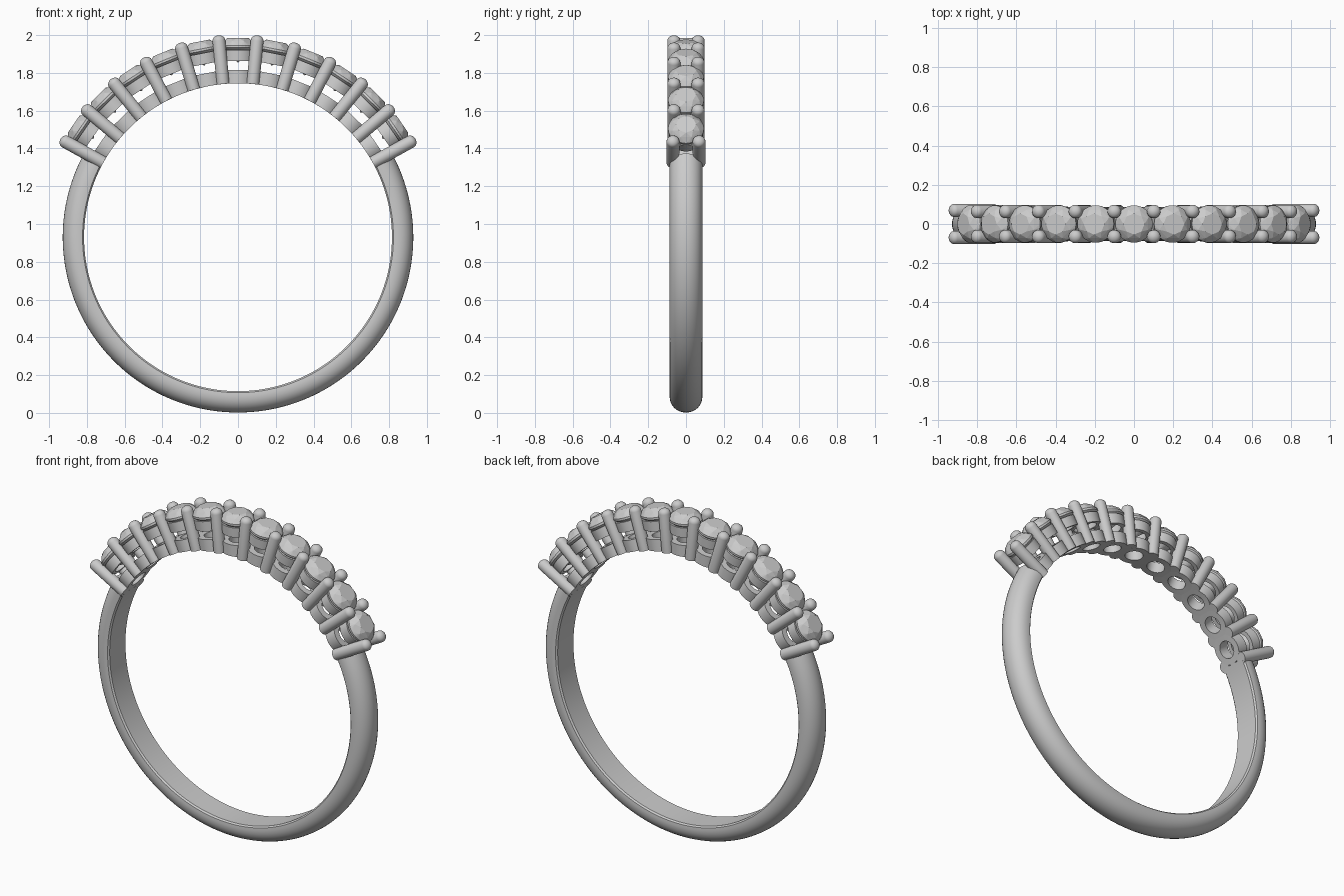
import bpy, bmesh, math
from mathutils import Matrix, Vector

if "Cube" in bpy.data.objects:
    bpy.data.objects.remove(bpy.data.objects["Cube"])

CENTRE = Vector((0, 0, 0.93))   # ring centre
R_IN = 0.815                    # finger radius
STEP = math.radians(11.1)       # angle between stones
STONES = 11


def finish(bm, name, smooth=True):
    bmesh.ops.recalc_face_normals(bm, faces=bm.faces[:])
    me = bpy.data.meshes.new(name)
    bm.to_mesh(me)
    bm.free()
    if smooth:
        me.polygons.foreach_set("use_smooth", [True] * len(me.polygons))
        me.set_sharp_from_angle(angle=math.radians(35))
    return me


def place(me, name, angle, y=0.0):
    # local z points radially outwards at the given angle from the top
    ob = bpy.data.objects.new(name, me)
    bpy.context.collection.objects.link(ob)
    ob.matrix_world = (Matrix.Translation(CENTRE) @ Matrix.Rotation(angle, 4, 'Y')
                       @ Matrix.Translation((0, y, 0)))
    return ob


def lathe(profile, n, name, closed=False):
    # spin (radius, height) points round z; open profiles get end caps
    bm = bmesh.new()
    rings = [[bm.verts.new((r * math.cos(2 * math.pi * i / n),
                            r * math.sin(2 * math.pi * i / n), z))
              for i in range(n)] for r, z in profile]
    pairs = list(zip(rings, rings[1:]))
    if closed:
        pairs.append((rings[-1], rings[0]))
    else:
        bm.faces.new(rings[0])
        bm.faces.new(rings[-1])
    for a, b in pairs:
        for i in range(n):
            j = (i + 1) % n
            bm.faces.new((a[i], a[j], b[j], b[i]))
    return bm


# plain band: D-shaped section swept round the lower part
def make_band():
    prof = [(R_IN + 0.008, -0.085), (R_IN, -0.076), (R_IN, 0.076), (R_IN + 0.008, 0.085)]
    for k in range(17):
        t = math.pi * k / 16
        prof.append((0.84 + 0.088 * math.sin(t) ** 0.9, 0.087 * math.cos(t)))
    start = math.radians(61.5)
    n = 120
    bm = bmesh.new()
    rings = []
    for i in range(n + 1):
        a = start + (2 * math.pi - 2 * start) * i / n
        rings.append([bm.verts.new((r * math.sin(a), y, r * math.cos(a))) for r, y in prof])
    m = len(prof)
    for a, b in zip(rings, rings[1:]):
        for i in range(m):
            bm.faces.new((a[i], a[(i + 1) % m], b[(i + 1) % m], b[i]))
    bm.faces.new(rings[0])
    bm.faces.new(rings[-1])
    return finish(bm, "band")


place(make_band(), "band", 0)

# lower gallery ring: pierced disc whose underside follows the finger hole
bm = lathe([(0.05, 0.80), (0.087, 0.80), (0.087, 0.884), (0.05, 0.884)], 40, "gallery", True)
for v in bm.verts:
    if v.co.z < 0.85:
        v.co.z = math.sqrt(R_IN ** 2 - v.co.x ** 2)
gallery = finish(bm, "gallery_ring")

# upper collar under each stone
collar = finish(lathe([(0.066, 0.933), (0.090, 0.933), (0.092, 0.992), (0.078, 0.992)],
                      40, "collar", True), "collar")


# faceted round stone: table, crown, girdle and pavilion
def make_stone():
    bm = bmesh.new()

    def ring(r, z, n, off=0.0):
        for i in range(n):
            a = 2 * math.pi * (i + off) / n
            bm.verts.new((r * math.cos(a), r * math.sin(a), z))
    ring(0.054, 1.056, 8)            # table
    ring(0.078, 1.040, 8, 0.5)       # crown mains
    ring(0.095, 1.016, 32)           # girdle
    ring(0.095, 1.004, 32)
    bm.verts.new((0, 0, 0.925))      # culet
    bmesh.ops.convex_hull(bm, input=bm.verts[:])
    return finish(bm, "stone", smooth=False)


stone = make_stone()
for k in range(STONES):
    a = (k - (STONES - 1) / 2) * STEP
    place(gallery, f"gallery_ring_{k + 1}", a)
    place(collar, f"collar_{k + 1}", a)
    place(stone, f"stone_{k + 1}", a)

# round-tipped prongs, a front and back pair between stones and at both ends
PR, TOP = 0.034, 1.074
tip = [(PR * math.cos(t), TOP - 0.028 + 0.028 * math.sin(t))
       for t in (math.radians(d) for d in (0, 18, 36, 54, 72, 86))]
prong = finish(lathe([(PR, R_IN)] + tip, 24, "prong"), "prong")
for k in range(STONES + 1):
    a = (k - STONES / 2) * STEP
    y = 0.069 if k in (0, STONES) else 0.064
    place(prong, f"front_prong_{k + 1}", a, -y)
    place(prong, f"back_prong_{k + 1}", a, y)
